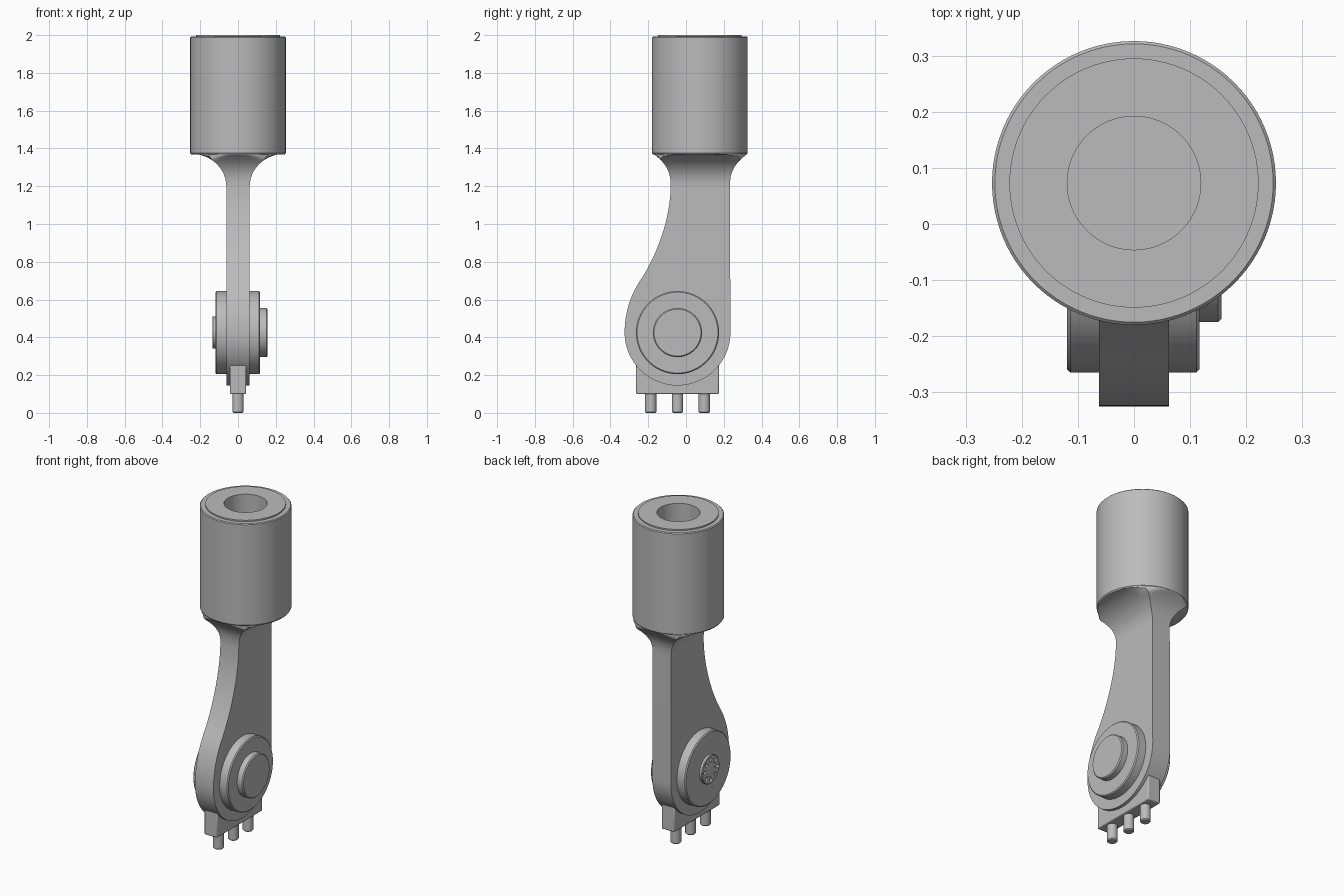
import bpy, bmesh
from math import pi, cos, sin, atan2, sqrt
from mathutils import Matrix, Vector
from mathutils.geometry import interpolate_bezier

cube = bpy.data.objects.get("Cube")
if cube:
    bpy.data.objects.remove(cube, do_unlink=True)

steel = bpy.data.materials.new("plain_grey")
steel.use_nodes = True
grey = (0.5, 0.5, 0.5, 1)
steel.diffuse_color = grey
steel.node_tree.nodes["Principled BSDF"].inputs["Base Color"].default_value = grey


def finish(name, bm, bevel=0):
    bmesh.ops.remove_doubles(bm, verts=bm.verts, dist=1e-5)
    bmesh.ops.recalc_face_normals(bm, faces=bm.faces)
    mesh = bpy.data.meshes.new(name)
    bm.to_mesh(mesh)
    bm.free()
    obj = bpy.data.objects.new(name, mesh)
    bpy.context.collection.objects.link(obj)
    mesh.materials.append(steel)
    bpy.ops.object.select_all(action='DESELECT')
    obj.select_set(True)
    bpy.context.view_layer.objects.active = obj
    bpy.ops.object.shade_smooth_by_angle(angle=0.6)
    if bevel:
        mod = obj.modifiers.new("soft_edges", 'BEVEL')
        mod.width, mod.segments, mod.angle_limit = bevel, 2, 0.8
    return obj


def lathe(name, profile, centre, along_x=False, steps=96):
    """Spin (radius, height) pairs about z, or about x when along_x."""
    bm = bmesh.new()
    verts = [bm.verts.new((r, 0, h)) for r, h in profile]
    edges = [bm.edges.new(pair) for pair in zip(verts, verts[1:])]
    bmesh.ops.spin(bm, geom=verts + edges, cent=(0, 0, 0), axis=(0, 0, 1),
                   angle=2 * pi, steps=steps)
    turn = Matrix.Rotation(pi / 2, 4, 'Y') if along_x else Matrix()
    bm.transform(Matrix.Translation(centre) @ turn)
    return finish(name, bm)


def disc(name, radius, low, high, centre, along_x=False, soft=0.006, steps=96):
    return lathe(name, [(0, low), (radius - soft, low), (radius, low + soft),
                        (radius, high - soft), (radius - soft, high), (0, high)],
                 centre, along_x, steps)


# Bored socket with a slightly raised inner face
lathe("socket", [(0, 1.7), (0.119, 1.7), (0.119, 2), (0.222, 2), (0.222, 1.992),
                 (0.248, 1.992), (0.253, 1.987), (0.253, 1.375), (0.248, 1.368),
                 (0, 1.368)], (0, 0.073, 0))

# Flared neck: a round section narrowing to the flat arm
R, n = 0.25, 16
bm = bmesh.new()
rings = []
levels = 16
for i in range(levels + 1):
    t = i / levels
    t = sin(t * pi / 2)
    half_x = 0.062 + 0.188 * (1 - sqrt(1 - t * t))
    half_y = 0.157 + 0.093 * t ** 2.6
    a = atan2(half_y, half_x)
    angles = []
    for start, end in ((-a, a), (a, pi - a), (pi - a, pi + a), (pi + a, 2 * pi - a)):
        angles += [start + (end - start) * k / n for k in range(n)]
    ring = []
    for b in angles:
        r = min(R, half_x / max(abs(cos(b)), 1e-6), half_y / max(abs(sin(b)), 1e-6))
        ring.append(bm.verts.new((r * cos(b), 0.076 + r * sin(b), 1.2 + 0.172 * t)))
    rings.append(ring)
for low, high in zip(rings, rings[1:]):
    for k in range(len(low)):
        j = (k + 1) % len(low)
        bm.faces.new((low[k], low[j], high[j], high[k]))
bm.faces.new(rings[0])
bm.faces.new(rings[-1])
finish("neck", bm)

# Flat arm with a swelling lower end
HUB_Y, HUB_Z = -0.045, 0.425


def bezier(*pts):
    return [(p.x, p.y) for p in interpolate_bezier(*[Vector(p) for p in pts], 16)]


outline = bezier((-0.081, 1.2), (-0.083, 1.0), (-0.175, 0.80), (-0.243, 0.70))
outline += bezier((-0.243, 0.70), (-0.295, 0.62), (-0.325, 0.53), (-0.325, HUB_Z))[1:]
outline += [(HUB_Y - 0.28 * cos(pi * k / 48), HUB_Z - 0.28 * sin(pi * k / 48))
            for k in range(1, 49)]
outline.append((0.233, 1.2))
bm = bmesh.new()
face = bm.faces.new([bm.verts.new((-0.062, y, z)) for y, z in outline])
moved = bmesh.ops.extrude_face_region(bm, geom=[face])["geom"]
bmesh.ops.translate(bm, vec=(0.124, 0, 0),
                    verts=[v for v in moved if isinstance(v, bmesh.types.BMVert)])
finish("arm", bm)

# Hub flange, with a plain boss on one side and a drilled cap on the other
hub = (0, HUB_Y, HUB_Z)
disc("hub_flange", 0.22, -0.119, 0.117, hub, True)
disc("hub_boss", 0.13, 0.1, 0.156, hub, True)
cap = disc("hub_cap", 0.085, -0.136, -0.1, hub, True, 0.003)

bm = bmesh.new()
for k in range(8):
    b = k * pi / 4
    spot = (-0.136, HUB_Y + 0.06 * cos(b), HUB_Z + 0.06 * sin(b))
    bmesh.ops.create_cone(bm, cap_ends=True, segments=16, radius1=0.009, radius2=0.009,
                          depth=0.03, matrix=Matrix.Translation(spot)
                          @ Matrix.Rotation(pi / 2, 4, 'Y'))
drill = finish("drill_cutter", bm)
drill.hide_render = True
drill.hide_viewport = True
cut = cap.modifiers.new("holes", 'BOOLEAN')
cut.object, cut.operation, cut.solver = drill, 'DIFFERENCE', 'EXACT'

# Foot block and its three pins
bm = bmesh.new()
bmesh.ops.create_cube(bm, size=1, matrix=Matrix.Translation((0, HUB_Y, 0.18))
                      @ Matrix.Diagonal((0.086, 0.438, 0.16, 1)))
finish("foot_block", bm, 0.006)
for side, name in ((-1, "front_pin"), (0, "middle_pin"), (1, "back_pin")):
    disc(name, 0.03, 0, 0.11, (0, HUB_Y + 0.142 * side, 0), steps=32)
